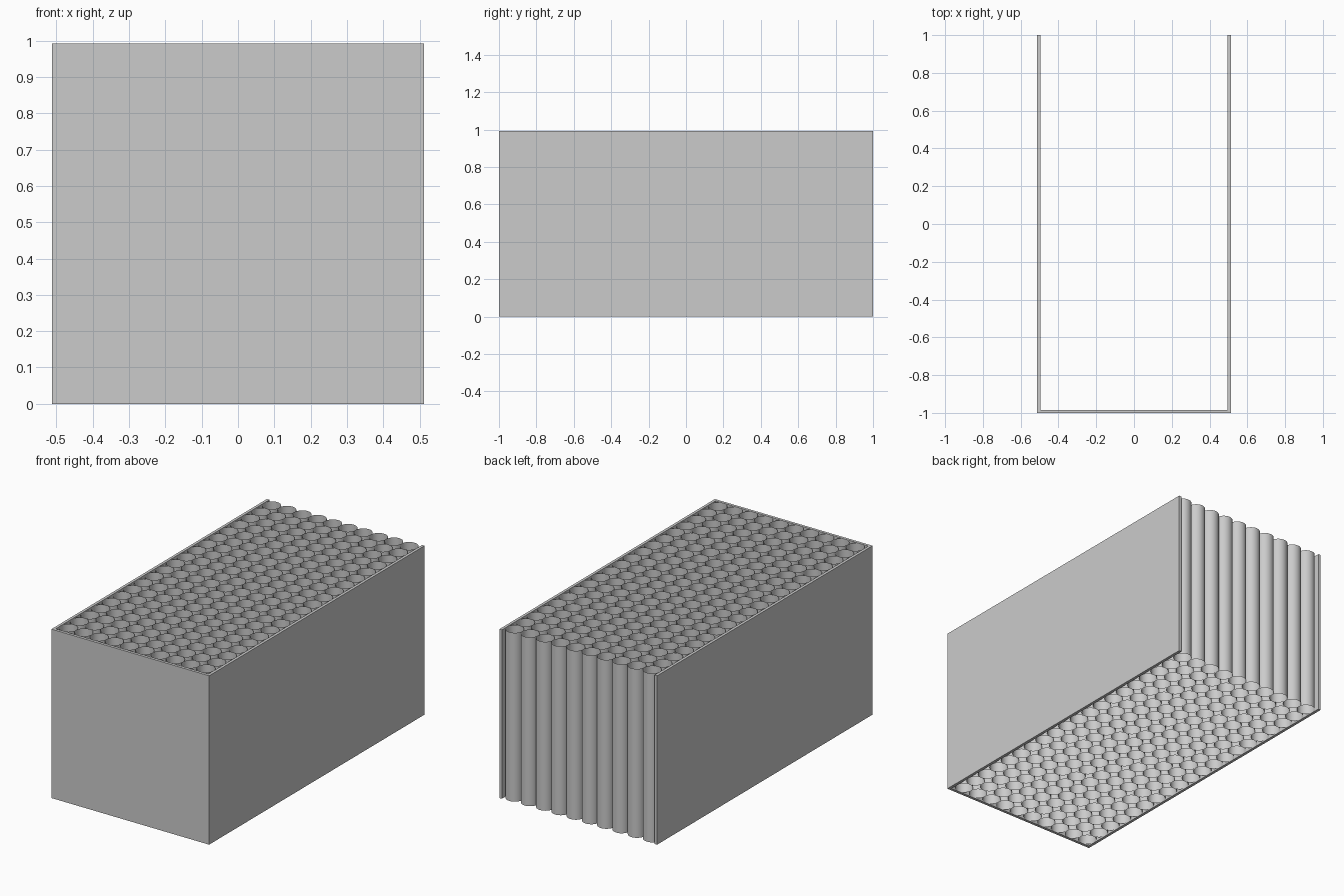
import bpy
import bmesh
from mathutils import Matrix

cube = bpy.data.objects.get("Cube")
if cube:
    bpy.data.objects.remove(cube, do_unlink=True)

# Unit is one wall thickness; the box is 62 wide, 121 long and 60 high
U = 2 / 121
WALL = U
TUBE = 6 * U
COLS, ROWS = 10, 20
HEIGHT = 60 * U
HALF_X = COLS * TUBE / 2 + WALL
HALF_Y = 1.0

grey = bpy.data.materials.new("plain grey")
colour = (0.6, 0.6, 0.6, 1)
grey.diffuse_color = colour
grey.use_nodes = True
grey.node_tree.nodes["Principled BSDF"].inputs["Base Color"].default_value = colour


def add_object(name, bm):
    mesh = bpy.data.meshes.new(name)
    bm.to_mesh(mesh)
    bm.free()
    mesh.materials.append(grey)
    obj = bpy.data.objects.new(name, mesh)
    bpy.context.collection.objects.link(obj)
    return obj


# Three-sided casing: U-shaped plan, open at the back, top and bottom
inner_x, inner_y = HALF_X - WALL, -HALF_Y + WALL
plan = [(-HALF_X, -HALF_Y), (HALF_X, -HALF_Y), (HALF_X, HALF_Y), (inner_x, HALF_Y),
        (inner_x, inner_y), (-inner_x, inner_y), (-inner_x, HALF_Y), (-HALF_X, HALF_Y)]
bm = bmesh.new()
base = bm.faces.new([bm.verts.new((x, y, 0)) for x, y in plan])
extruded = bmesh.ops.extrude_face_region(bm, geom=[base], use_keep_orig=True)
top_verts = [g for g in extruded["geom"] if isinstance(g, bmesh.types.BMVert)]
bmesh.ops.translate(bm, verts=top_verts, vec=(0, 0, HEIGHT))
bmesh.ops.recalc_face_normals(bm, faces=bm.faces)
add_object("casing", bm)

# Open-ended thin tube, repeated in a square grid that fills the casing
bm = bmesh.new()
bmesh.ops.create_cone(bm, cap_ends=False, segments=32, radius1=TUBE / 2, radius2=TUBE / 2,
                      depth=HEIGHT, matrix=Matrix.Translation((0, 0, HEIGHT / 2)))
for face in bm.faces:
    face.smooth = True
tubes = add_object("tubes", bm)
tubes.location = (-inner_x + TUBE / 2, inner_y + TUBE / 2, 0)
for name, count, offset in (("columns", COLS, (TUBE, 0, 0)), ("rows", ROWS, (0, TUBE, 0))):
    array = tubes.modifiers.new(name, 'ARRAY')
    array.count = count
    array.use_relative_offset = False
    array.use_constant_offset = True
    array.constant_offset_displace = offset
